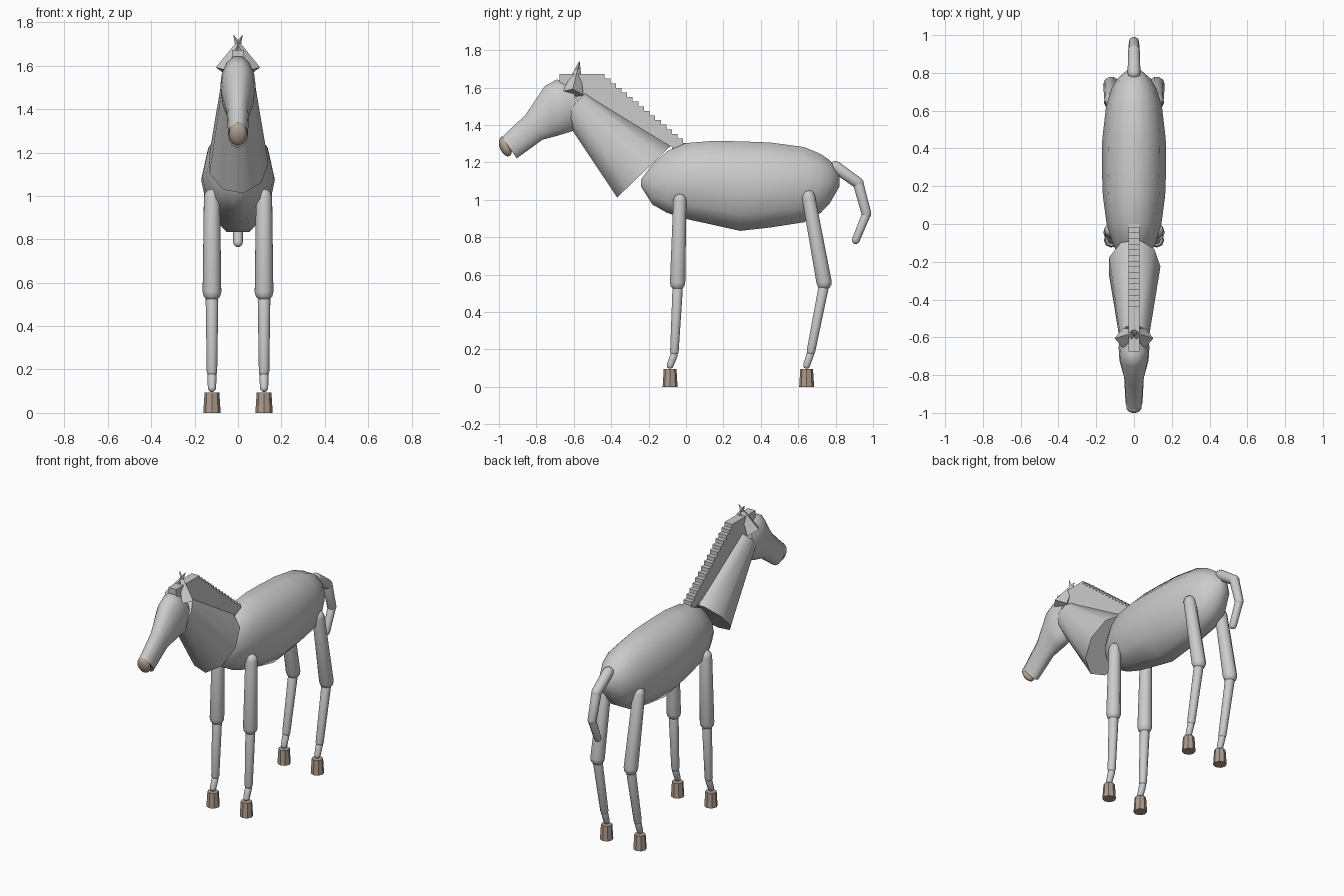
import bpy, bmesh, math
from mathutils import Vector as V

if "Cube" in bpy.data.objects:
    bpy.data.objects.remove(bpy.data.objects["Cube"])


def material(name, rgb):
    m = bpy.data.materials.new(name)
    m.diffuse_color = (*rgb, 1)
    m.use_nodes = True
    m.node_tree.nodes["Principled BSDF"].inputs["Base Color"].default_value = m.diffuse_color
    return m


HOOF = material("hoof_brown", (0.42, 0.33, 0.27))
NOSE = material("nose_brown", (0.47, 0.38, 0.30))


def finish(name, bm, smooth=None, mat=None):
    bmesh.ops.recalc_face_normals(bm, faces=bm.faces)
    me = bpy.data.meshes.new(name)
    bm.to_mesh(me)
    bm.free()
    ob = bpy.data.objects.new(name, me)
    bpy.context.collection.objects.link(ob)
    if mat:
        me.materials.append(mat)
    if smooth:
        bpy.ops.object.select_all(action='DESELECT')
        ob.select_set(True)
        bpy.context.view_layer.objects.active = ob
        bpy.ops.object.shade_smooth_by_angle(angle=math.radians(smooth))
    return ob


def loft(name, rings, sides, smooth=None, mat=None):
    """Each ring is (centre, u half-axis, v half-axis); the ends are capped."""
    bm = bmesh.new()
    loops = []
    for c, u, v in rings:
        loops.append([bm.verts.new(V(c) + V(u) * math.cos(a) + V(v) * math.sin(a))
                      for a in (2 * math.pi * i / sides for i in range(sides))])
    for a, b in zip(loops, loops[1:]):
        for i in range(sides):
            j = (i + 1) % sides
            bm.faces.new((a[i], a[j], b[j], b[i]))
    bm.faces.new(loops[0])
    bm.faces.new(loops[-1])
    return finish(name, bm, smooth, mat)


def limb(name, p, q, r0, r1, sides=10):
    """Tapered rod with rounded ends."""
    p, q = V(p), V(q)
    d = (q - p).normalized()
    u = V((1, 0, 0))
    v = d.cross(u).normalized()
    rings = []
    for c, r, angles in ((p, r0, (-85, -55, -28, 0)), (q, r1, (0, 28, 55, 85))):
        for a in map(math.radians, angles):
            k = r * math.cos(a)
            rings.append((c + d * r * math.sin(a), u * k, v * k))
    return loft(name, rings, sides, 60)


def span(top, bottom, half_width):
    """Ring in the middle plane from a top and a bottom point (y, z)."""
    t, b = V((0, *top)), V((0, *bottom))
    return (t + b) / 2, V((half_width, 0, 0)), (t - b) / 2


# Barrel body: y, bottom, top, half width
barrel = [(-.24, 1.07, 1.11, .02), (-.18, .975, 1.19, .075), (-.10, .93, 1.26, .115),
          (0, .898, 1.303, .145), (.15, .865, 1.315, .165), (.29, .834, 1.312, .17),
          (.45, .852, 1.306, .168), (.63, .88, 1.282, .147), (.72, .93, 1.245, .118),
          (.77, .983, 1.21, .088), (.82, 1.07, 1.14, .03)]
loft("body", [((0, y, (b + t) / 2), (w, 0, 0), (0, 0, (t - b) / 1.9))
              for y, b, t, w in barrel], 10, 60)

# Neck
loft("neck", [span((-.08, 1.29), (-.37, 1.01), .14),
              span((-.535, 1.577), (-.655, 1.44), .08)], 9, 50)

# Head, nose
loft("head", [span((-.60, 1.60), (-.58, 1.43), .065),
              span((-.69, 1.647), (-.604, 1.364), .082),
              span((-.755, 1.612), (-.69, 1.338), .077),
              span((-.86, 1.455), (-.765, 1.32), .052),
              span((-.985, 1.337), (-.904, 1.22), .045)], 14, 50)
bm = bmesh.new()
bmesh.ops.create_uvsphere(bm, u_segments=14, v_segments=10, radius=1)
nose = finish("nose", bm, 60, NOSE)
nose.scale = (.042, .03, .056)
nose.rotation_euler = (math.radians(22), 0, 0)
nose.location = (0, -.966, 1.285)

# Ears: four-sided spikes leaning inward until they cross
for side, s in (("left", 1), ("right", -1)):
    base, tip = V((.057 * s, -.605, 1.57)), V((-.02 * s, -.57, 1.74))
    u = V((.045 * s, 0, .022))
    v = V((0, .056, -.01))
    loft(side + "_ear", [(base, u, v), (tip, u * .03, v * .03)], 4)

# Stepped mane: a row of blocks
bm = bmesh.new()
for i in range(23):
    y = -.66 + .03 * i
    top = min(1.672, 1.303 - .82 * y)
    bottom = 1.24 - .5 * y
    r = bmesh.ops.create_cube(bm, size=1)
    bmesh.ops.scale(bm, vec=(.056, .03, top - bottom), verts=r["verts"])
    bmesh.ops.translate(bm, vec=(0, y, (top + bottom) / 2), verts=r["verts"])
finish("mane", bm)

# Tail
tail = [(0, .80, 1.175), (0, .92, 1.09), (0, .965, .925), (0, .908, .785)]
for i, r in enumerate((.034, .03, .025)):
    limb(f"tail_{i + 1}", tail[i], tail[i + 1], r, r - .003)

# Legs: joints as (y, z), then the hoof
legs = {"front": [(-.033, .995), (-.045, .557), (-.045, .52), (-.062, .19), (-.064, .17), (-.085, .115)],
        "hind": [(.655, 1.015), (.738, .56), (.737, .54), (.668, .19), (.665, .175), (.645, .115)]}
for end, j in legs.items():
    for side, x in (("left", .12), ("right", -.12)):
        n = f"{side}_{end}"
        pts = [(x, y, z) for y, z in j]
        limb(n + "_upper_leg", pts[0], pts[1], .037, .043)
        limb(n + "_lower_leg", pts[2], pts[3], .029, .024)
        limb(n + "_pastern", pts[4], pts[5], .021, .019)
        y = j[5][0]
        loft(n + "_hoof", [((x, y, 0), (.04, 0, 0), (0, .04, 0)),
                           ((x, y, .095), (.034, 0, 0), (0, .034, 0))], 8, None, HOOF)
